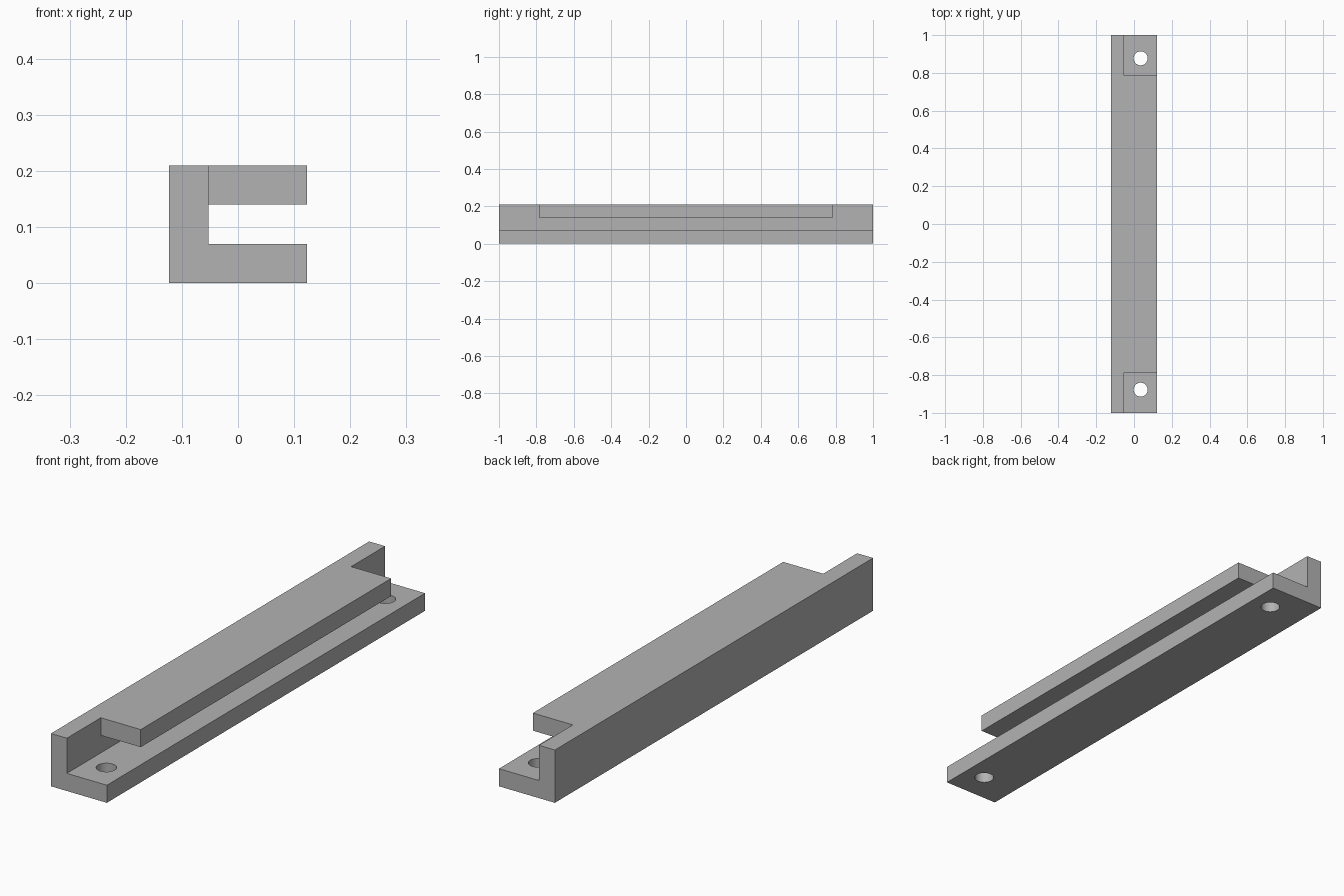
import bpy
import bmesh
from math import radians

cube = bpy.data.objects.get("Cube")
if cube:
    bpy.data.objects.remove(cube, do_unlink=True)

HALF_W = 0.123      # half width in x
T = 0.07            # wall thickness
HALF_LEN = 1.0
LIP_END = 0.787     # half length of the upper lip
HOLE_X, HOLE_Y, HOLE_R = 0.035, 0.877, 0.037
WALL_X = -HALF_W + T

grey = bpy.data.materials.new("mid_grey")
grey.use_nodes = True
colour = (0.45, 0.45, 0.45, 1)
grey.diffuse_color = colour
grey.node_tree.nodes["Principled BSDF"].inputs["Base Color"].default_value = colour


def make_object(name, bm):
    bmesh.ops.recalc_face_normals(bm, faces=bm.faces)
    mesh = bpy.data.meshes.new(name)
    bm.to_mesh(mesh)
    bm.free()
    mesh.materials.append(grey)
    obj = bpy.data.objects.new(name, mesh)
    bpy.context.collection.objects.link(obj)
    return obj


def cut(target, cutter):
    mod = target.modifiers.new(cutter.name, 'BOOLEAN')
    mod.operation = 'DIFFERENCE'
    mod.solver = 'EXACT'
    mod.object = cutter
    bpy.context.view_layer.objects.active = target
    bpy.ops.object.modifier_apply(modifier=mod.name)
    bpy.data.objects.remove(cutter, do_unlink=True)


# C-shaped rail extruded along y
profile = [(-HALF_W, 0), (HALF_W, 0), (HALF_W, T), (WALL_X, T),
           (WALL_X, 2 * T), (HALF_W, 2 * T), (HALF_W, 3 * T), (-HALF_W, 3 * T)]
bm = bmesh.new()
face = bm.faces.new([bm.verts.new((x, -HALF_LEN, z)) for x, z in profile])
ext = bmesh.ops.extrude_face_region(bm, geom=[face])
bmesh.ops.translate(bm, vec=(0, 2 * HALF_LEN, 0),
                    verts=[v for v in ext["geom"] if isinstance(v, bmesh.types.BMVert)])
rail = make_object("channel_rail", bm)

for side in (-1, 1):
    # Notch that shortens the upper lip
    bm = bmesh.new()
    bmesh.ops.create_cube(bm, size=1)
    depth = 0.4
    bmesh.ops.scale(bm, vec=(0.4, depth, 2 * T), verts=bm.verts)
    bmesh.ops.translate(bm, vec=(WALL_X + 0.2, side * (LIP_END + depth / 2), 2.5 * T),
                        verts=bm.verts)
    cut(rail, make_object("notch_cutter", bm))

    # Screw hole through the base
    bm = bmesh.new()
    bmesh.ops.create_cone(bm, cap_ends=True, segments=48, radius1=HOLE_R,
                          radius2=HOLE_R, depth=4 * T)
    bmesh.ops.translate(bm, vec=(HOLE_X, side * HOLE_Y, 0), verts=bm.verts)
    cut(rail, make_object("hole_cutter", bm))

# Smooth hole walls, sharp edges elsewhere
bpy.ops.object.select_all(action='DESELECT')
rail.select_set(True)
bpy.context.view_layer.objects.active = rail
bpy.ops.object.shade_smooth_by_angle(angle=radians(30))
